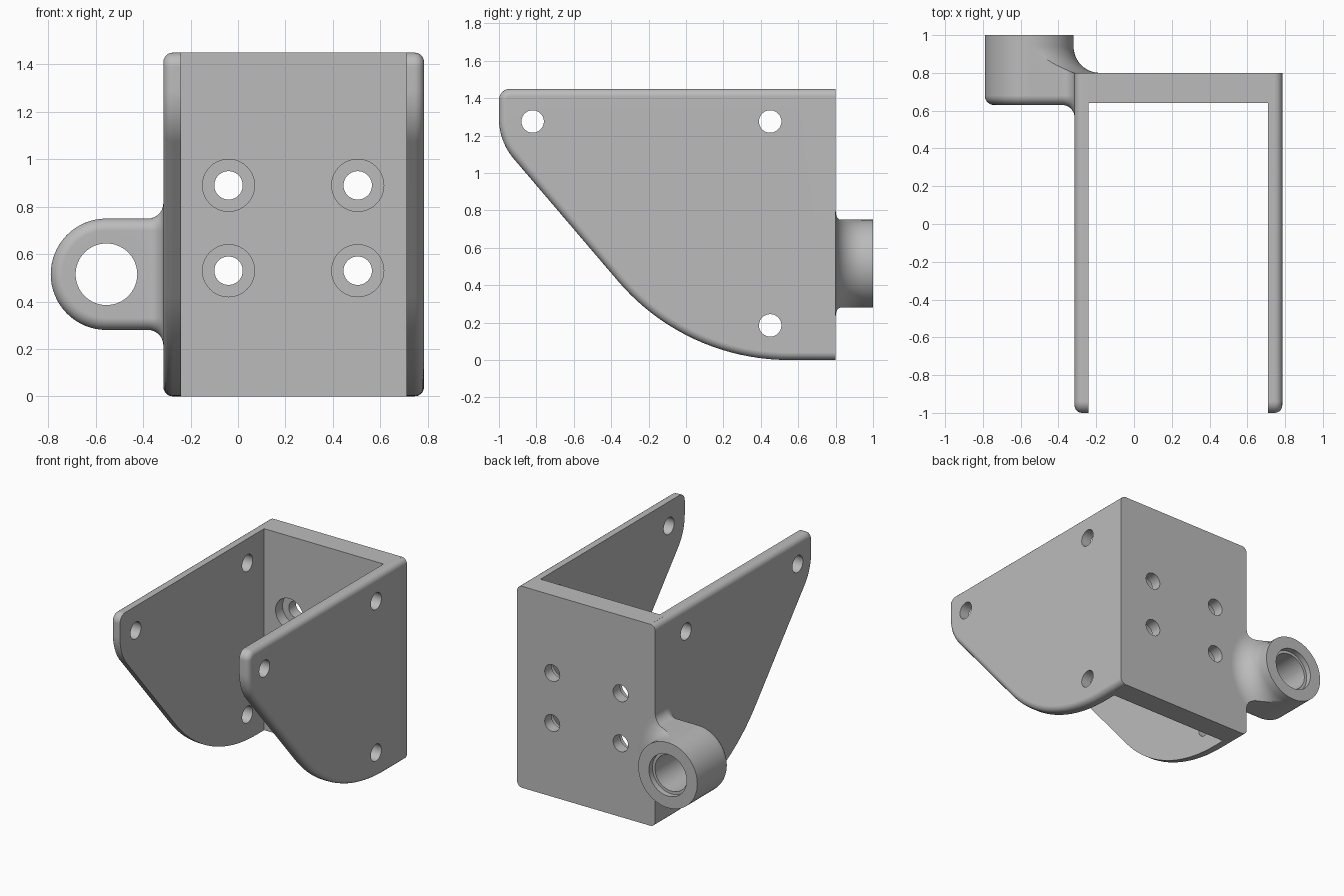
import bpy, bmesh
from math import sin, cos, pi, radians, sqrt

cube = bpy.data.objects.get("Cube")
if cube:
    bpy.data.objects.remove(cube, do_unlink=True)

grey = bpy.data.materials.new("metal_grey")
grey.use_nodes = True
COLOUR = (0.5, 0.5, 0.5, 1)
grey.diffuse_color = COLOUR
grey.node_tree.nodes["Principled BSDF"].inputs["Base Color"].default_value = COLOUR

X0, X1, T = -0.315, 0.785, 0.075        # outer wall faces, wall thickness
Y_IN, Y_BACK, H = 0.64, 0.80, 1.45      # back plate and height
EX, EZ, ER = -0.555, 0.515, 0.235       # eye centre and radius
Y_EYE, EDGE = 0.63, 0.05                # eye front and its rounding


def loft(name, rings, bevel=None):
    """Solid skinned over equal rings of points, capped at both ends."""
    bm = bmesh.new()
    loops = [[bm.verts.new(p) for p in ring] for ring in rings]
    n = len(loops[0])
    for a, b in zip(loops, loops[1:]):
        for i in range(n):
            j = (i + 1) % n
            bm.faces.new((a[i], a[j], b[j], b[i]))
    bm.faces.new(loops[0])
    bm.faces.new(loops[-1])
    bmesh.ops.recalc_face_normals(bm, faces=bm.faces)
    if bevel:
        edges = [e for e in bm.edges if bevel(e)]
        bmesh.ops.bevel(bm, geom=edges, offset=0.04, segments=5, profile=0.5,
                        affect='EDGES', clamp_overlap=False)
    mesh = bpy.data.meshes.new(name)
    bm.to_mesh(mesh)
    bm.free()
    mesh.materials.append(grey)
    ob = bpy.data.objects.new(name, mesh)
    bpy.context.collection.objects.link(ob)
    return ob


def arc(cu, cv, r, a0, a1, n):
    """Points on an arc, angles in degrees."""
    angles = [radians(a0 + (a1 - a0) * i / n) for i in range(n + 1)]
    return [(cu + r * cos(a), cv + r * sin(a)) for a in angles]


def turned(name, profile, x, z, n=64):
    """Solid of revolution about an axis along y; profile is (radius, y)."""
    return loft(name, [[(x + r * cos(2 * pi * i / n), y, z + r * sin(2 * pi * i / n))
                        for i in range(n)] for r, y in profile])


def box(name, x0, x1, y0, y1, z0, z1):
    return loft(name, [[(x, y0, z0), (x, y1, z0), (x, y1, z1), (x, y0, z1)] for x in (x0, x1)])


def combine(target, other, operation):
    mod = target.modifiers.new("combine", 'BOOLEAN')
    mod.operation, mod.solver, mod.object = operation, 'EXACT', other
    bpy.context.view_layer.objects.active = target
    bpy.ops.object.modifier_apply(modifier=mod.name)
    bpy.data.objects.remove(other, do_unlink=True)


# side walls: swept lower edge, rounded nose, outer rim rounded except at the back
SLOPE = 49.5
outline = [(Y_BACK, H), (Y_BACK, 0)]
outline += arc(0.55, 1.2, 1.2, 270, 270 - SLOPE, 20)
outline += arc(-0.67, 1.29, 0.33, 270 - SLOPE, 180, 10)
outline += arc(-0.94, H - 0.06, 0.06, 180, 90, 8)


def wall(name, inner, outer):
    def rim(e):
        return (all(abs(v.co.x - outer) < 1e-5 for v in e.verts)
                and any(v.co.y < Y_BACK - 1e-4 for v in e.verts))
    return loft(name, [[(x, y, z) for y, z in outline] for x in (inner, outer)], rim)


bracket = box("bracket", X0 + T / 2, X1 - T / 2, Y_IN, Y_BACK, 0, H)
combine(bracket, wall("right_wall", X0 + T, X0), 'UNION')
combine(bracket, wall("left_wall", X1 - T, X1), 'UNION')

# neck from the eye to the wall, flaring outwards where it lands
FLARE = 0.065


def neck_ring(x, d):
    r = EDGE + d
    half = ER - EDGE
    yc = Y_EYE + EDGE
    pts = [(1.1, half + r)] + arc(yc, half, r, 90, 180, 8)
    pts += arc(yc, -half, r, 180, 270, 8) + [(1.1, -half - r)]
    return [(x, y, EZ + z) for y, z in pts]


steps = [FLARE * sin(radians(a)) for a in range(0, 91, 10)]
rings = [neck_ring(EX, 0)]
rings += [neck_ring(X0 - FLARE + s, FLARE - sqrt(max(0, FLARE**2 - s**2))) for s in steps]
rings.append(neck_ring(X0 + T / 2, FLARE))
neck = loft("neck", rings)
combine(neck, box("land", X0, 0.1, 0.7, 1.1, EZ - 0.6, EZ + 0.6), 'UNION')

# concave blend between the eye and the back plate
BLEND = 0.14
blend = [(0.5, 0.5), (0.5, Y_BACK)]
blend += arc(ER + BLEND, Y_BACK + BLEND, BLEND, 270, 180, 12) + [(ER, 1.0)]
combine(neck, turned("blend", blend, EX, EZ), 'INTERSECT')

# eye with a rounded front edge
eye = arc(ER - EDGE, Y_EYE + EDGE, EDGE, 270, 360, 8) + [(ER, 1.0)]
combine(neck, turned("eye", eye, EX, EZ), 'UNION')
combine(bracket, neck, 'UNION')

# eye bore with a shallow step at the back
bore = [(0.13, 0.4), (0.13, 0.96), (0.15, 0.96), (0.15, 1.2)]
combine(bracket, turned("bore", bore, EX, EZ), 'DIFFERENCE')

# counterbored holes in the back plate
screw = [(0.11, 0.5), (0.11, 0.72), (0.06, 0.72), (0.06, 1.0)]
for x in (-0.04, 0.505):
    for z in (0.53, 0.89):
        combine(bracket, turned("screw_hole", screw, x, z, 40), 'DIFFERENCE')

# pin holes through both walls
for y, z in ((-0.82, 1.275), (0.45, 1.275), (0.45, 0.185)):
    pin = loft("pin_hole", [[(x, u, v) for u, v in arc(y, z, 0.06, 0, 351, 39)]
                            for x in (-0.5, 1.0)])
    combine(bracket, pin, 'DIFFERENCE')

# smooth rounded edges, flat faces kept flat
bpy.ops.object.select_all(action='DESELECT')
bracket.select_set(True)
bpy.context.view_layer.objects.active = bracket
bpy.ops.object.shade_smooth_by_angle(angle=radians(30))
weighted = bracket.modifiers.new("even_shading", 'WEIGHTED_NORMAL')
weighted.keep_sharp = True
